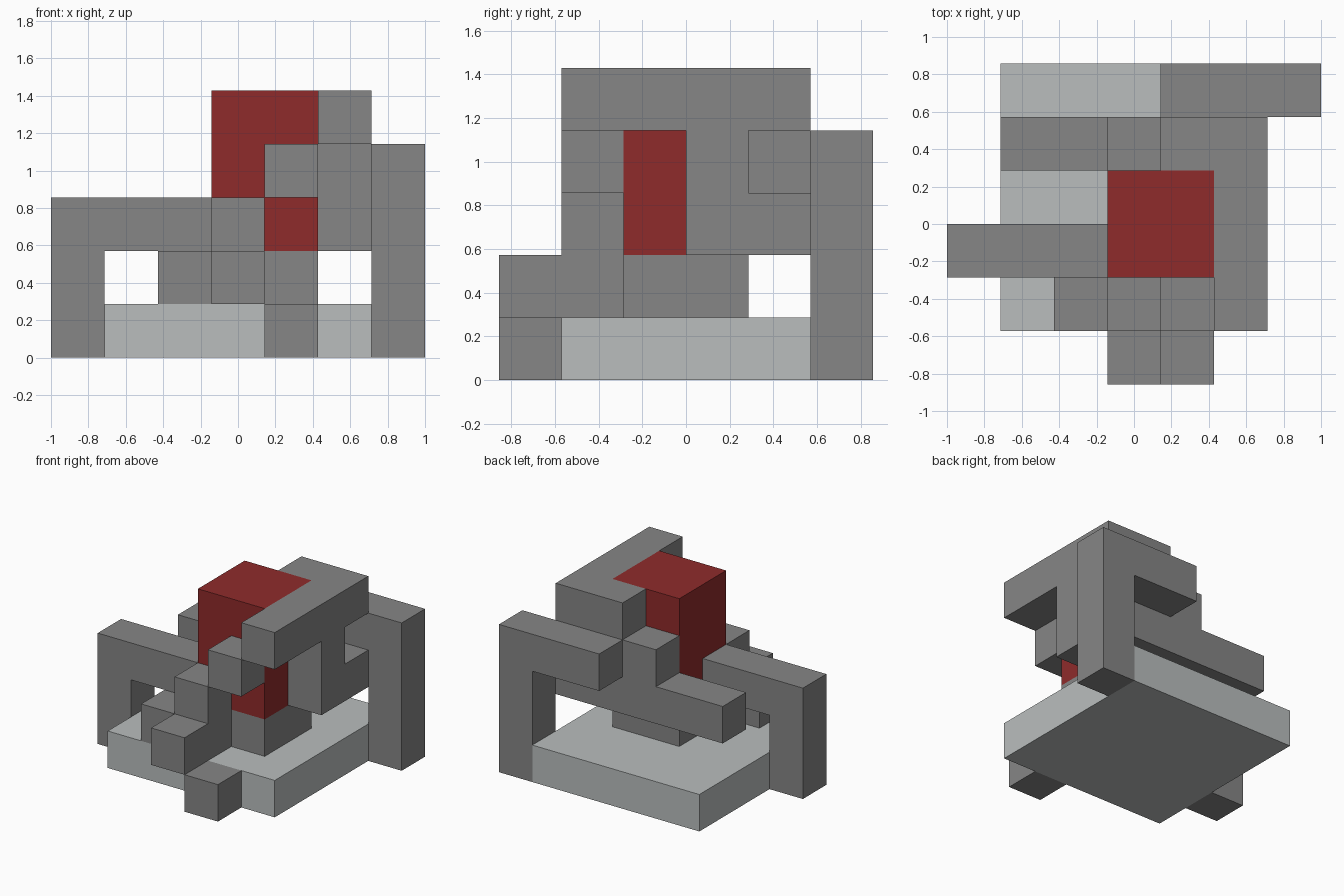
import bpy, bmesh, math
from mathutils import Vector

cube = bpy.data.objects.get("Cube")
if cube:
    bpy.data.objects.remove(cube, do_unlink=True)

U = 2 / 7                              # edge of one grid cell
ORIGIN = Vector((-3.5, -3, 0))         # corner of the cell grid, in cells


def material(name, rgb):
    m = bpy.data.materials.new(name)
    m.use_nodes = True
    m.diffuse_color = (*rgb, 1)
    bsdf = next(n for n in m.node_tree.nodes if n.type == 'BSDF_PRINCIPLED')
    bsdf.inputs["Base Color"].default_value = (*rgb, 1)
    return m


grey = material("mid_grey", (0.238, 0.238, 0.238))
red = material("dark_red", (0.275, 0.024, 0.024))
pale = material("pale_grey", (0.49, 0.515, 0.515))


def block_part(name, mat, *bars):
    """Join bars, each a (first cell, last cell) pair, into one outer shell."""
    cells = set()
    for a, b in bars:
        cells |= {(x, y, z) for x in range(a[0], b[0] + 1)
                  for y in range(a[1], b[1] + 1)
                  for z in range(a[2], b[2] + 1)}
    bm = bmesh.new()
    for c in cells:
        for axis in range(3):
            for side in (-1, 1):
                n = Vector((0, 0, 0))
                n[axis] = side
                if tuple(int(i) for i in Vector(c) + n) in cells:
                    continue
                # Square on the exposed side of the cell, wound outward
                u = Vector((0, 0, 0))
                u[(axis + 1) % 3] = 0.5
                v = n.cross(u)
                mid = Vector(c) + Vector((0.5,) * 3) + n / 2 + ORIGIN
                bm.faces.new([bm.verts.new((mid + p) * U)
                              for p in (-u - v, u - v, u + v, v - u)])
    bmesh.ops.remove_doubles(bm, verts=bm.verts, dist=0.001)
    bmesh.ops.dissolve_limit(bm, angle_limit=math.radians(1),
                             verts=bm.verts, edges=bm.edges)
    me = bpy.data.meshes.new(name)
    bm.to_mesh(me)
    bm.free()
    me.materials.append(mat)
    bpy.context.collection.objects.link(bpy.data.objects.new(name, me))


# Base slab, plinth and central block
block_part("base_slab", pale, ((1, 1, 0), (5, 5, 0)))
block_part("plinth", grey, ((3, 2, 1), (4, 3, 1)))
block_part("central_block", red, ((3, 2, 2), (4, 3, 4)))

# Bent arms reaching down to the ground on two sides
block_part("right_arm", grey, ((0, 2, 0), (0, 2, 2)), ((1, 2, 2), (2, 2, 2)))
block_part("back_arm", grey, ((6, 5, 0), (6, 5, 3)), ((4, 5, 3), (5, 5, 3)))

# Front steps
block_part("front_step_low", grey, ((4, 0, 0), (4, 0, 0)))
block_part("front_step_side", grey, ((2, 1, 1), (2, 1, 1)))
block_part("front_step_middle", grey, ((3, 0, 1), (3, 1, 1)), ((3, 1, 2), (3, 1, 2)))
block_part("front_step_high", grey, ((4, 1, 3), (4, 1, 3)))

# Top beam with its hanging post, and the back rail
block_part("top_beam", grey, ((5, 1, 4), (5, 4, 4)), ((4, 4, 4), (4, 4, 4)),
           ((5, 3, 2), (5, 3, 3)))
block_part("back_rail", grey, ((1, 4, 2), (5, 4, 2)), ((3, 4, 3), (3, 4, 3)))
